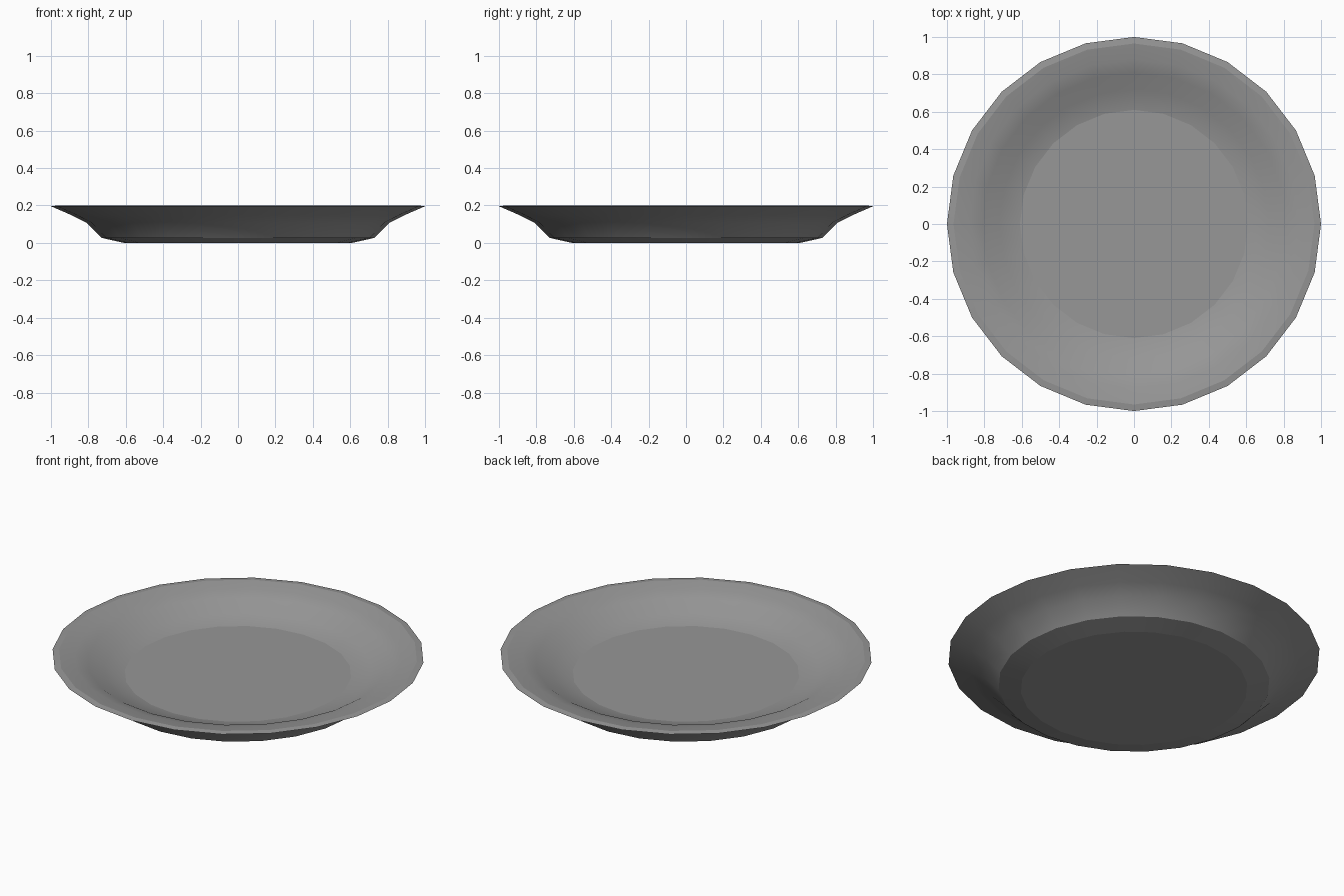
import bpy, bmesh, math

if "Cube" in bpy.data.objects:
    bpy.data.objects.remove(bpy.data.objects["Cube"])

SIDES = 24
# Half cross-section (radius, height, crisp edge): underside, rim, then inner well
profile = [(0.61, 0.0, True), (0.73, 0.027, True), (0.81, 0.108, False), (0.89, 0.148, False),
           (1.0, 0.196, True), (0.965, 0.2, True), (0.88, 0.184, False),
           (0.81, 0.164, False), (0.72, 0.114, False), (0.61, 0.09, True)]

# Plate: rings joined by quads, closed by flat discs
bm = bmesh.new()
rings = []
for r, z, crisp in profile:
    rings.append([bm.verts.new((r * math.cos(2 * math.pi * i / SIDES),
                                r * math.sin(2 * math.pi * i / SIDES), z))
                  for i in range(SIDES)])
for a, b in zip(rings, rings[1:]):
    for i in range(SIDES):
        j = (i + 1) % SIDES
        bm.faces.new((a[i], a[j], b[j], b[i]))
bm.faces.new(rings[0][::-1])
bm.faces.new(rings[-1])
bmesh.ops.recalc_face_normals(bm, faces=bm.faces)

# Smooth walls, crisp foot, rim and well outline
for f in bm.faces:
    f.smooth = True
for ring, (r, z, crisp) in zip(rings, profile):
    for i in range(SIDES):
        bm.edges.get((ring[i], ring[(i + 1) % SIDES])).smooth = not crisp

mesh = bpy.data.meshes.new("plate")
bm.to_mesh(mesh)
bm.free()
plate = bpy.data.objects.new("plate", mesh)
bpy.context.collection.objects.link(plate)

# Dark grey glaze
glaze = bpy.data.materials.new("dark_grey")
glaze.diffuse_color = (0.31, 0.31, 0.31, 1)
glaze.use_nodes = True
glaze.node_tree.nodes["Principled BSDF"].inputs["Base Color"].default_value = glaze.diffuse_color
mesh.materials.append(glaze)
